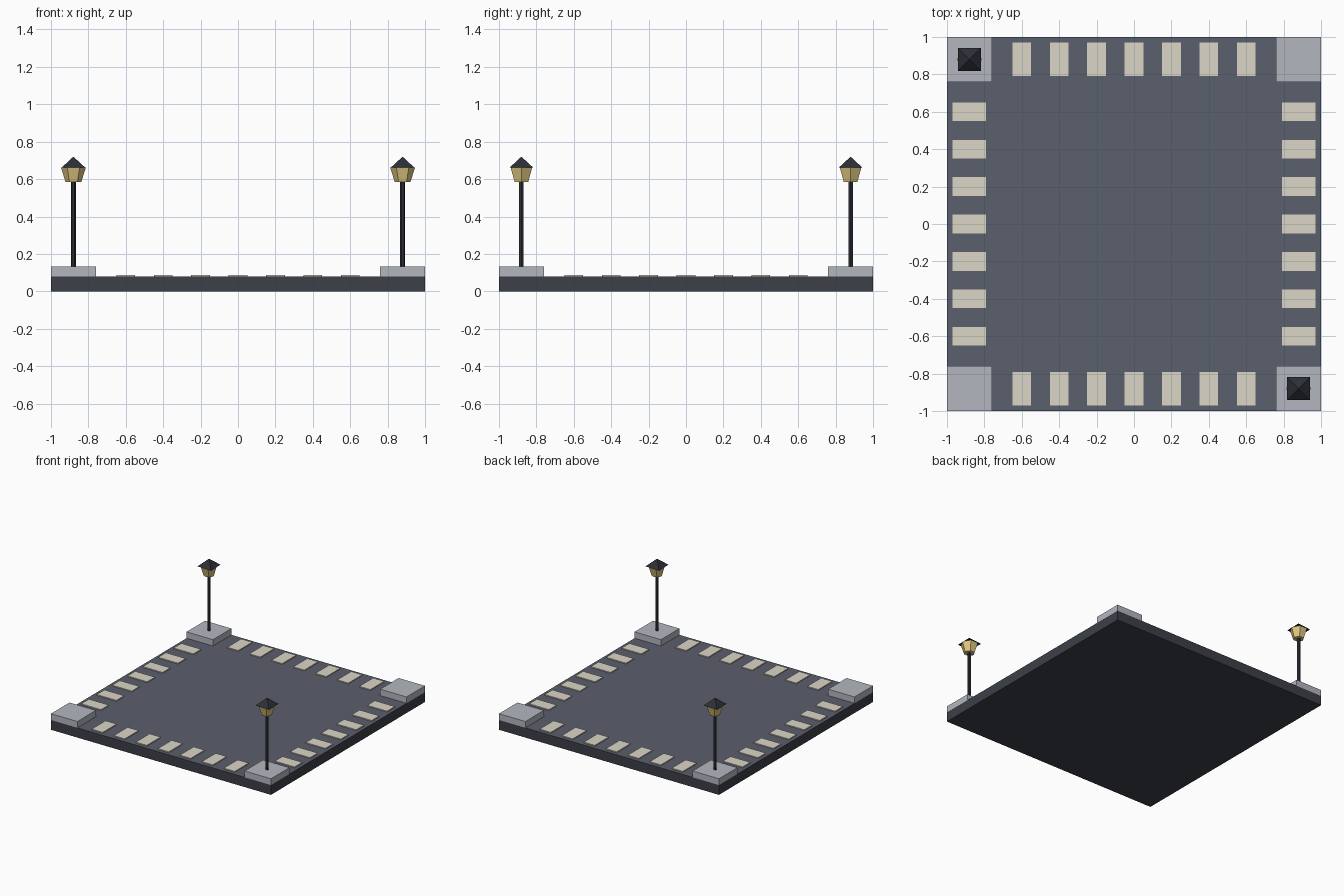
import bpy, math

if "Cube" in bpy.data.objects:
    bpy.data.objects.remove(bpy.data.objects["Cube"])


def material(name, r, g, b):
    m = bpy.data.materials.new(name)
    m.diffuse_color = (r, g, b, 1)
    m.use_nodes = True
    m.node_tree.nodes["Principled BSDF"].inputs["Base Color"].default_value = m.diffuse_color
    return m


DARK = material("dark_slab", 0.045, 0.05, 0.065, )
ROAD = material("asphalt", 0.105, 0.115, 0.15)
CURB = material("curb_stone", 0.45, 0.47, 0.52)
PAINT = material("cream_paint", 0.72, 0.67, 0.57)
IRON = material("black_iron", 0.025, 0.028, 0.038)
GLASS = material("lamp_glass", 0.75, 0.58, 0.22)


def box(name, x, y, z0, z1, sx, sy, mat):
    bpy.ops.mesh.primitive_cube_add(size=1, location=(x, y, (z0 + z1) / 2))
    ob = bpy.context.object
    ob.name = name
    ob.scale = (sx, sy, z1 - z0)
    bpy.ops.object.transform_apply(location=False, rotation=False, scale=True)
    ob.data.materials.append(mat)
    return ob


def cone(name, x, y, z0, z1, r0, r1, sides, turn, mat):
    bpy.ops.mesh.primitive_cone_add(vertices=sides, radius1=r0, radius2=r1, depth=z1 - z0,
                                    location=(x, y, (z0 + z1) / 2),
                                    rotation=(0, 0, math.radians(turn)))
    ob = bpy.context.object
    ob.name = name
    ob.data.materials.append(mat)
    return ob


# Road slab: dark body with a lighter asphalt top face
slab = box("road_slab", 0, 0, 0, 0.08, 2, 2, DARK)
slab.data.materials.append(ROAD)
for face in slab.data.polygons:
    if face.normal.z > 0.5:
        face.material_index = 1

# Pavement blocks in the four corners
for sx in (-1, 1):
    for sy in (-1, 1):
        box("corner_pavement", sx * 0.88, sy * 0.88, 0.08, 0.132, 0.24, 0.24, CURB)

# Crossing stripes along all four edges
for i in range(-3, 4):
    for side in (-0.88, 0.88):
        box("crossing_stripe_x", i * 0.2, side, 0.08, 0.088, 0.1, 0.18, PAINT)
        box("crossing_stripe_y", side, i * 0.2, 0.08, 0.088, 0.18, 0.1, PAINT)

# Street lamps on two opposite corners
for s in (-1, 1):
    x, y = s * 0.88, -s * 0.88
    cone("lamp_post", x, y, 0.13, 0.59, 0.0135, 0.0135, 6, 30, IRON)
    cone("lamp_lantern", x, y, 0.585, 0.663, 0.042, 0.067, 6, 30, GLASS)
    cone("lamp_roof", x, y, 0.663, 0.72, 0.087, 0, 4, 45, IRON)
